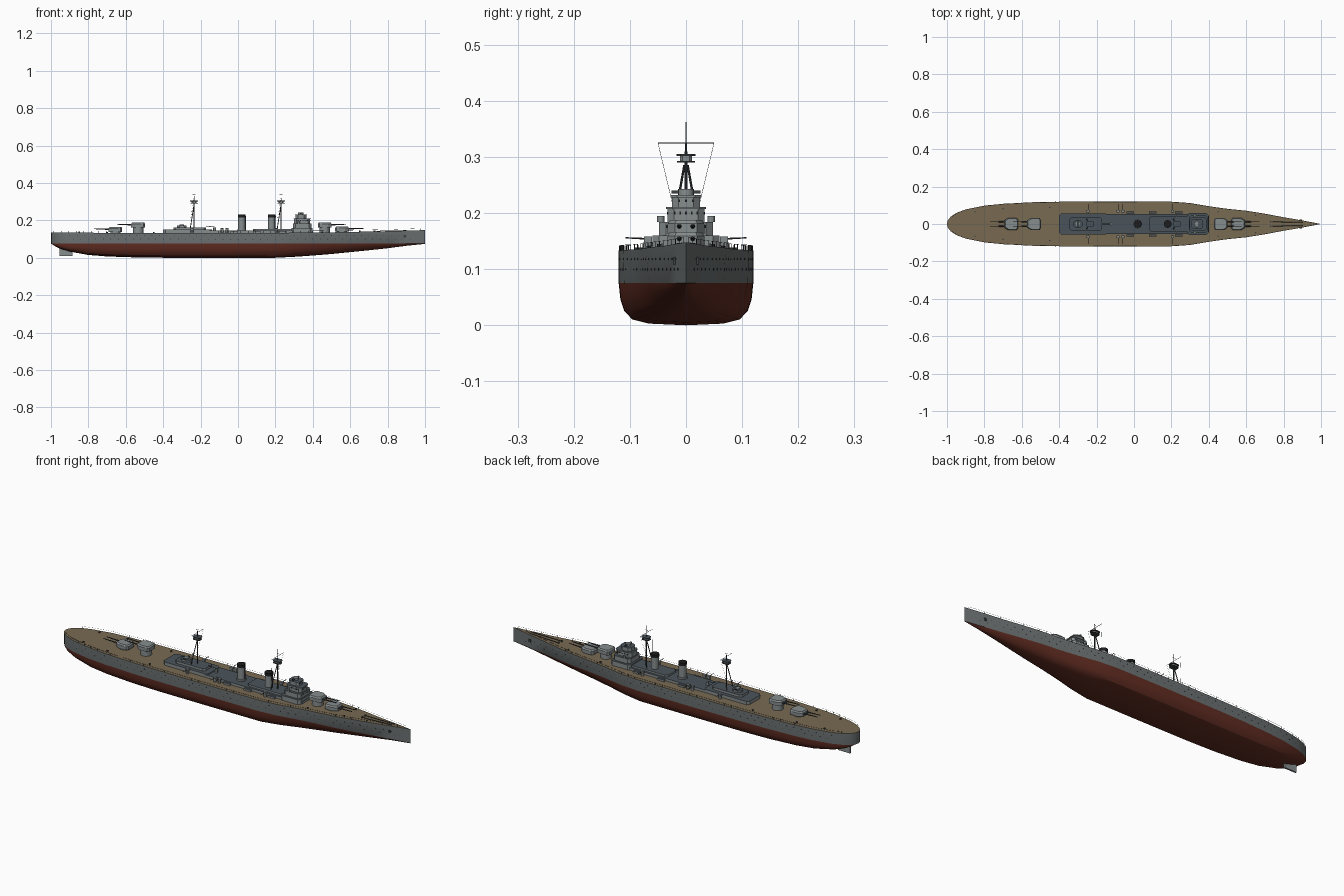
import bpy, bmesh, math
from mathutils import Vector, Matrix

if "Cube" in bpy.data.objects:
    bpy.data.objects.remove(bpy.data.objects["Cube"])

COLORS = {
    "hull grey": (0.15, 0.165, 0.165), "antifouling red": (0.12, 0.026, 0.016),
    "wood deck": (0.19, 0.145, 0.085), "superstructure grey": (0.24, 0.265, 0.27),
    "roof blue grey": (0.068, 0.088, 0.105), "dark metal": (0.045, 0.05, 0.053),
    "black": (0.012, 0.012, 0.013),
}
MATS = {}
for n, c in COLORS.items():
    MATS[n] = bpy.data.materials.new(n)
    MATS[n].diffuse_color = (*c, 1)
HULL, RED, WOOD, GREY, ROOF, DARK, BLACK = COLORS


class Part:
    """One named object gathered from simple solids."""
    def __init__(self, name):
        self.name, self.bm, self.mats = name, bmesh.new(), []

    def mi(self, m):
        if m not in self.mats:
            self.mats.append(m)
        return self.mats.index(m)

    def prism(self, plan, z0, z1, m, top=None, s=1.0):
        cx = sum(p[0] for p in plan) / len(plan)
        lo = [self.bm.verts.new((x, y, z0)) for x, y in plan]
        hi = [self.bm.verts.new((cx + (x - cx) * s, y * s, z1)) for x, y in plan]
        n = len(plan)
        fs = [self.bm.faces.new((lo[i], lo[(i + 1) % n], hi[(i + 1) % n], hi[i])) for i in range(n)]
        fs.append(self.bm.faces.new(lo[::-1]))
        for f in fs:
            f.material_index = self.mi(m)
        self.bm.faces.new(hi).material_index = self.mi(top or m)

    def box(self, x0, x1, y0, y1, z0, z1, m, top=None):
        self.prism([(x0, y0), (x1, y0), (x1, y1), (x0, y1)], z0, z1, m, top)

    def house(self, x0, x1, w, z0, z1, m=GREY, top=ROOF, c=0.012):
        # symmetrical block with chamfered corners
        self.prism([(x0, c - w), (x0 + c, -w), (x1 - c, -w), (x1, c - w),
                    (x1, w - c), (x1 - c, w), (x0 + c, w), (x0, w - c)], z0, z1, m, top)

    def tube(self, a, b, r, m, r2=None, n=8):
        a, b = Vector(a), Vector(b)
        d = b - a
        M = Matrix.Translation((a + b) / 2) @ d.to_track_quat('Z', 'Y').to_matrix().to_4x4()
        vs = bmesh.ops.create_cone(self.bm, cap_ends=True, segments=n, radius1=r,
                                   radius2=r if r2 is None else r2, depth=d.length, matrix=M)["verts"]
        for f in {f for v in vs for f in v.link_faces}:
            f.material_index = self.mi(m)

    def done(self):
        bmesh.ops.recalc_face_normals(self.bm, faces=self.bm.faces)
        me = bpy.data.meshes.new(self.name)
        self.bm.to_mesh(me)
        for m in self.mats:
            me.materials.append(MATS[m])
        bpy.context.collection.objects.link(bpy.data.objects.new(self.name, me))


# Hull stations: x, deck half width, keel height, deck height
ST = [(-1, 0.0, .08, .135), (-.996, .019, .076, .135), (-.98, .039, .063, .135), (-.95, .059, .048, .135),
      (-.9, .078, .033, .134), (-.8, .098, .015, .134), (-.7, .108, .007, .133), (-.55, .116, .002, .133),
      (-.4, .119, 0, .133), (-.1, .12, 0, .133), (.2, .119, 0, .133), (.3, .112, .005, .134),
      (.4, .095, .012, .135), (.5, .081, .02, .136), (.6, .071, .03, .138), (.7, .055, .04, .14),
      (.8, .036, .051, .142), (.9, .019, .064, .145), (1.0, 0, .078, .148)]
WL = 0.075


def at(x, k):
    for a, b in zip(ST, ST[1:]):
        if a[0] <= x <= b[0]:
            return a[k] + (b[k] - a[k]) * (x - a[0]) / (b[0] - a[0])


hull = Part("hull")
rings = []
for x, w, k, d in ST:
    t = max(0, (x - .2) / .8)
    wl = w * (1 - .12 * t)
    k = min(k, WL - .001)
    half = [(w, d), (wl, WL)]
    for f, g in ((.62, .975), (.35, .92), (.14, .8), (.04, .55)):
        g += (f ** .6 - g) * t
        half.append((wl * g, k + (WL - k) * f))
    pts = half + [(0, k)] + [(-y, z) for y, z in half[::-1]]
    rings.append([hull.bm.verts.new((x, y, z)) for y, z in pts])
n = len(rings[0])
for a, b in zip(rings, rings[1:]):
    for i in range(n):
        j = (i + 1) % n
        f = hull.bm.faces.new((a[i], a[j], b[j], b[i]))
        f.material_index = hull.mi(WOOD if i == n - 1 else HULL if i in (0, n - 2) else RED)
bmesh.ops.remove_doubles(hull.bm, verts=hull.bm.verts, dist=1e-5)
hull.done()

rudder = Part("rudder")
rudder.box(-.955, -.885, -.004, .004, .01, .055, GREY)
rudder.done()

# Portholes, anchors and deck-edge rails
ports, rails = Part("portholes"), Part("deck_rails")
for s in (-1, 1):
    for row, z in ((0, .118), (1, .1)):
        for i in range(46):
            x = -.9 + i * .04 + row * .02
            if x < .93:
                y = at(x, 1) * (1 - .12 * max(0, (x - .2) / .8) * (.135 - z) / .06)
                ports.tube((x, s * (y - .002), z), (x, s * (y + .0006), z), .002, BLACK, n=6)
    ports.box(.885, .897, s * .02 - .003, s * .02 + .003, .108, .122, DARK)
    prev = None
    for i in range(50):
        x = -.985 + i * .04
        p = Vector((x, s * (at(x, 1) - .001), at(x, 3)))
        q = p + Vector((0, 0, .009))
        rails.tube(p, q, .0006, DARK, n=4)
        if prev:
            rails.tube(prev, q, .0004, DARK, n=3)
        prev = q
ports.done()
rails.done()

# Main gun turrets: x, base height, direction, raised barbette
for name, cx, z, d in (("bow_lower", .555, .141, 1), ("bow_upper", .463, .163, 1),
                       ("stern_lower", -.655, .139, -1), ("stern_upper", -.533, .163, -1)):
    t = Part(name + "_turret")
    t.tube((cx, 0, .128), (cx, 0, z), .028, GREY, n=24)
    plan = [(-.036, -.022), (-.028, -.033), (.018, -.033), (.038, -.02),
            (.038, .02), (.018, .033), (-.028, .033), (-.036, .022)]
    t.prism([(cx + d * x, d * y) for x, y in plan], z, z + .018, GREY)
    t.prism([(cx + d * x, d * y) for x, y in plan], z + .018, z + .025, GREY, s=.86)
    for y in (-.012, .012):
        t.tube((cx + d * .03, y, z + .013), (cx + d * .06, y, z + .014), .0045, DARK, .003)
        t.tube((cx + d * .06, y, z + .014), (cx + d * .115, y, z + .016), .0028, DARK, .002)
    t.done()

# Long midships deckhouse and the after house
h = Part("midships_deckhouse")
h.house(-.40, .40, .054, .13, .146)
h.house(.08, .30, .042, .146, .155)
for s in (-1, 1):
    for x in (-.02, .1, .24):
        h.box(x - .02, x + .02, s * .062 - .006, s * .062 + .006, .132, .142, GREY, ROOF)
h.done()
h = Part("after_house")
h.house(-.40, -.14, .056, .146, .151)
h.house(-.345, -.17, .036, .151, .163)
h.house(-.325, -.275, .02, .163, .172)
h.tube((-.30, 0, .172), (-.30, 0, .178), .012, GREY, n=16)
h.box(-.305, -.295, -.022, .022, .173, .178, DARK)
h.done()

# Bridge tower in shrinking tiers, with dark window strips
b = Part("bridge_tower")
b.house(.285, .398, .06, .135, .16)
b.house(.295, .392, .048, .16, .184)
b.house(.30, .386, .033, .184, .21)
b.house(.298, .39, .036, .207, .211)
b.house(.308, .365, .025, .211, .232)
b.house(.306, .369, .028, .228, .232)
b.tube((.335, 0, .232), (.335, 0, .243), .014, GREY, n=16)
b.box(.331, .339, -.026, .026, .235, .24, DARK)
for x, w, z in ((.386, .02, .2), (.365, .012, .222), (.392, .034, .176)):
    k = max(3, int(w / .004))
    for i in range(k):
        y = -w + 2 * w * i / (k - 1)
        b.box(x - .001, x + .0008, y - .0015, y + .0015, z - .0025, z + .0025, BLACK)
for s in (-1, 1):
    for i in range(7):
        x = .315 + i * .0095
        b.box(x - .0025, x + .0025, s * .033 - .0008, s * .033 + .0008, .197, .202, BLACK)
    b.tube((.325, s * .045, .184), (.325, s * .045, .195), .007, GREY, n=12)
b.done()

# Funnels with black caps
for name, x in (("after_funnel", .02), ("forward_funnel", .18)):
    f = Part(name)
    f.tube((x, 0, .14), (x, 0, .155), .024, GREY, n=24)
    f.tube((x, 0, .155), (x, 0, .215), .019, GREY, n=24)
    f.tube((x, 0, .215), (x, 0, .23), .0205, BLACK, n=24)
    f.tube((x + .021, 0, .155), (x + .021, 0, .222), .002, DARK, n=6)
    f.done()

# Tripod masts with lookout top, yard and rigging
for name, x in (("main_mast", -.235), ("fore_mast", .23)):
    m = Part(name)
    m.tube((x, 0, .145), (x, 0, .31), .0035, DARK, .0025)
    m.tube((x, 0, .31), (x, 0, .362), .0016, DARK, .0007, 6)
    for s in (-1, 1):
        m.tube((x - .022, s * .028, .145), (x, s * .003, .285), .0022, DARK, n=6)
        m.tube((x, s * .05, .325), (x - .02, s * .02, .2), .0004, DARK, n=3)
    m.house(x - .02, x + .02, .016, .29, .293, DARK, DARK, .007)
    m.house(x - .013, x + .013, .011, .293, .303, GREY, ROOF, .005)
    m.house(x - .021, x + .021, .017, .302, .305, DARK, ROOF, .007)
    m.tube((x, -.05, .325), (x, .05, .325), .0009, DARK, n=5)
    m.tube((x - .008, 0, .34), (x + .008, 0, .34), .0008, DARK, n=5)
    m.done()

# Secondary guns trained outboard
g = Part("secondary_guns")
for s in (-1, 1):
    for x in (-.245, -.085, -.06, .205):
        y, z = s * .068, .134
        g.tube((x, y, z), (x, y, z + .014), .008, GREY, n=12)
        g.box(x - .008, x + .008, y - .007, y + .007, z + .014, z + .024, GREY)
        g.tube((x, y, z + .02), (x, y + s * .04, z + .022), .0016, DARK, .0011, 6)
g.tube((-.125, 0, .146), (-.125, 0, .163), .008, GREY, n=12)
g.tube((-.125, 0, .165), (-.17, 0, .169), .0016, DARK, n=6)
g.done()

# Capstans, breakwater, bollards and staffs on the open decks
d = Part("deck_fittings")
for s in (-1, 1):
    d.tube((.73, s * .012, .138), (.73, s * .012, .147), .005, DARK, n=10)
    d.tube((.74, s * .012, .1425), (.9, s * .008, .146), .0015, DARK, n=5)
    for x in (-.85, -.7, -.45, .45, .65):
        d.tube((x, s * at(x, 1) * .75, .13), (x, s * at(x, 1) * .75, at(x, 3) + .006), .004, DARK, n=8)
d.done()

# Smooth shading that keeps edges sharp
for o in bpy.context.scene.objects:
    o.select_set(True)
    bpy.context.view_layer.objects.active = o
bpy.ops.object.shade_smooth_by_angle(angle=math.radians(30))

for m in bpy.data.materials:
    if m.users and not m.is_grease_pencil:
        m.use_nodes = True
        m.node_tree.nodes["Principled BSDF"].inputs["Base Color"].default_value = m.diffuse_color
